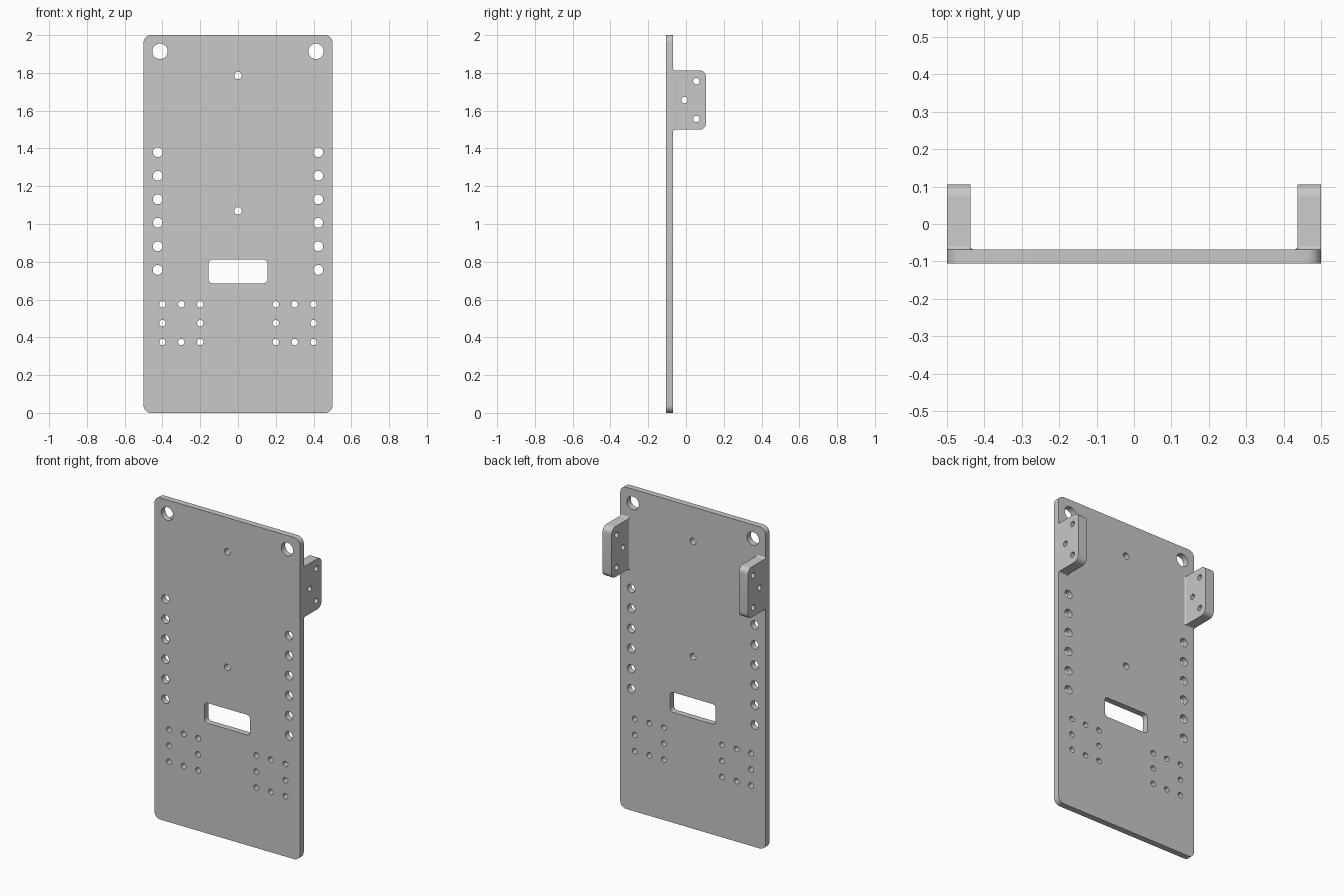
import bpy, bmesh
from math import sin, cos, pi
from mathutils import Matrix, Vector

cube = bpy.data.objects.get("Cube")
if cube:
    bpy.data.objects.remove(cube, do_unlink=True)

grey = bpy.data.materials.new("light metal grey")
grey.use_nodes = True
colour = (0.58, 0.58, 0.58, 1)
grey.diffuse_color = colour
grey.node_tree.nodes["Principled BSDF"].inputs["Base Color"].default_value = colour


def arc(cx, cy, r, start, end, n=8):
    """Points on an arc, angles in quarter turns."""
    angles = [(start + (end - start) * i / n) * pi / 2 for i in range(n + 1)]
    return [(cx + r * cos(a), cy + r * sin(a)) for a in angles]


def circle(cx, cy, r):
    return arc(cx, cy, r, 0, 4, 32)[:-1]


def rounded_rect(x0, y0, x1, y1, r):
    return (arc(x1 - r, y1 - r, r, 0, 1) + arc(x0 + r, y1 - r, r, 1, 2)
            + arc(x0 + r, y0 + r, r, 2, 3) + arc(x1 - r, y0 + r, r, 3, 4))


def sheet(name, outlines, depth, axes, centre):
    """Extrude an outline with holes; axes are the world directions of its x, y and depth."""
    curve = bpy.data.curves.new(name + " profile", "CURVE")
    curve.dimensions, curve.fill_mode = "2D", "BOTH"
    curve.extrude = depth / 2
    for pts in outlines:
        spline = curve.splines.new("POLY")
        spline.points.add(len(pts) - 1)
        for p, (x, y) in zip(spline.points, pts):
            p.co = (x, y, 0, 1)
        spline.use_cyclic_u = True
    temp = bpy.data.objects.new(name + " profile", curve)
    bpy.context.collection.objects.link(temp)
    bpy.context.view_layer.update()
    mesh = bpy.data.meshes.new_from_object(
        temp.evaluated_get(bpy.context.evaluated_depsgraph_get()))
    bpy.data.objects.remove(temp, do_unlink=True)
    bpy.data.curves.remove(curve)
    turn = Matrix([Vector(a) for a in axes]).transposed().to_4x4()
    mesh.transform(Matrix.Translation(centre) @ turn)
    bm = bmesh.new()
    bm.from_mesh(mesh)
    bmesh.ops.remove_doubles(bm, verts=bm.verts, dist=0.00005)
    bmesh.ops.recalc_face_normals(bm, faces=bm.faces)
    bm.to_mesh(mesh)
    bm.free()
    mesh.name = name
    mesh.materials.clear()
    mesh.materials.append(grey)
    obj = bpy.data.objects.new(name, mesh)
    bpy.context.collection.objects.link(obj)
    bpy.ops.object.select_all(action="DESELECT")
    obj.select_set(True)
    bpy.context.view_layer.objects.active = obj
    bpy.ops.object.shade_smooth_by_angle(angle=pi / 6)


X, Y, Z = (1, 0, 0), (0, 1, 0), (0, 0, 1)
front, back, rear = -0.106, -0.068, 0.106

# Back plate with its holes and slot
outlines = [rounded_rect(-0.5, 0, 0.5, 2, 0.04),
            rounded_rect(-0.157, 0.686, 0.157, 0.811, 0.022),
            circle(0, 1.787, 0.02), circle(0, 1.069, 0.02)]
for side in (-1, 1):
    outlines.append(circle(side * 0.413, 1.914, 0.041))
    outlines += [circle(side * 0.425, 0.757 + i * 0.1246, 0.026) for i in range(6)]
    outlines += [circle(side * (0.3 + i * 0.1), 0.475 + j * 0.1, 0.017)
                 for i in (-1, 0, 1) for j in (-1, 0, 1) if i or j]
sheet("plate", outlines, back - front, (X, Z, (0, -1, 0)), (0, (front + back) / 2, 0))

# Mounting ears, flared where they meet the plate
low, high, f, r, thick = 1.499, 1.813, 0.01, 0.035, 0.0625
ear = (arc(back + f, low - f, f, 2, 1) + arc(rear - r, low + r, r, 3, 4)
       + arc(rear - r, high - r, r, 0, 1) + arc(back + f, high + f, f, 3, 2))
holes = [circle(0.055, 1.756, 0.017), circle(-0.008, 1.656, 0.017), circle(0.055, 1.556, 0.017)]
for side, label in ((1, "left"), (-1, "right")):
    sheet(label + "_ear", [ear] + holes, thick, (Y, Z, X), (side * (0.5 - thick / 2), 0, 0))
    # Fillet along the inner corner
    inner = 0.5 - thick
    fillet = [(side * x, y) for x, y in
              [(inner, back)] + arc(inner - f, back + f, f, 4, 3)]
    sheet(label + "_ear_fillet", [fillet], high - low, (X, Y, Z), (0, 0, (low + high) / 2))
